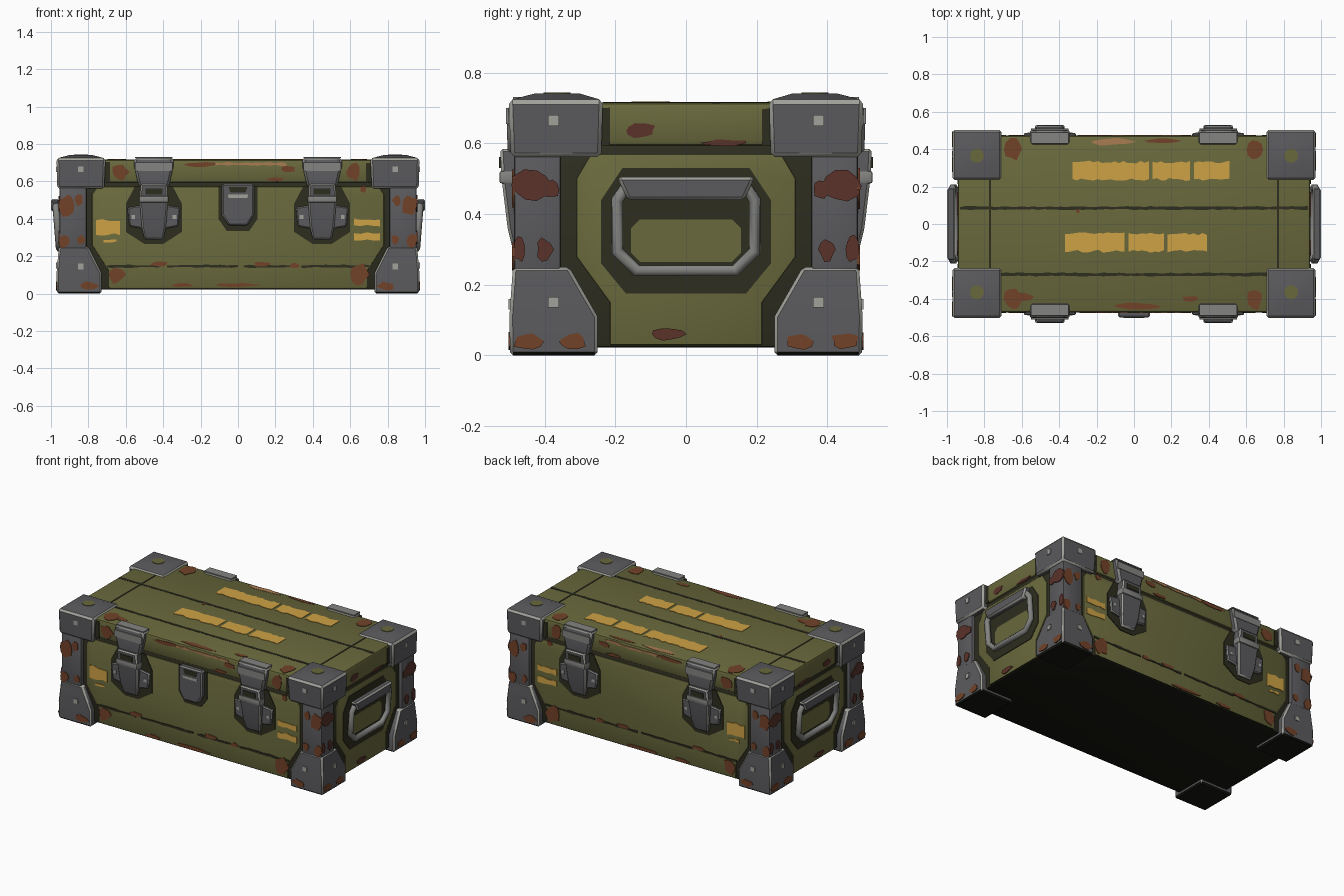
import bpy, bmesh, math, random
from mathutils import Vector

random.seed(4)
if "Cube" in bpy.data.objects:
    bpy.data.objects.remove(bpy.data.objects["Cube"], do_unlink=True)


def material(name, r, g, b):
    m = bpy.data.materials.new(name)
    m.use_nodes = True
    m.diffuse_color = (r, g, b, 1)
    bsdf = m.node_tree.nodes["Principled BSDF"]
    bsdf.inputs["Base Color"].default_value = (r, g, b, 1)
    bsdf.inputs["Roughness"].default_value = 0.8
    return m


OLIVE = material("olive_paint", 0.14, 0.14, 0.046)
DARK = material("dark_olive", 0.026, 0.026, 0.014)
STEEL = material("steel", 0.105, 0.105, 0.112)
SCUFF = material("scuffed_steel", 0.23, 0.23, 0.22)
WORN = material("worn_edge", 0.36, 0.36, 0.33)
RUST = material("rust", 0.17, 0.055, 0.022)
DEEP = material("deep_rust", 0.10, 0.032, 0.022)
TAN = material("bare_tan", 0.40, 0.20, 0.085)
YELLOW = material("stencil_yellow", 0.62, 0.36, 0.06)
UNDER = material("underside_black", 0.008, 0.008, 0.005)

# Maps panel coordinates (u, v, outward distance) onto each side of the case
SIDES = {
    "front": lambda u, v, d: (u, -d, v),
    "back": lambda u, v, d: (u, d, v),
    "left": lambda u, v, d: (d, u, v),
    "right": lambda u, v, d: (-d, u, v),
    "top": lambda u, v, d: (u, v, d),
}


def finish(name, bm, mat, bevel=0.0, wear=None):
    bmesh.ops.recalc_face_normals(bm, faces=bm.faces)
    if bevel:
        sharp = [e for e in bm.edges if e.calc_face_angle(0) > 0.7]
        bmesh.ops.bevel(bm, geom=sharp, offset=bevel, segments=1 if wear else 2,
                        affect="EDGES", profile=0.5, material=1 if wear else 0)
    bm.normal_update()
    for f in bm.faces:
        if f.normal.z < -0.6 and f.calc_center_median().z < 0.04:
            f.material_index = 2
    mesh = bpy.data.meshes.new(name)
    bm.to_mesh(mesh)
    bm.free()
    for m in (mat, wear or mat, UNDER):
        mesh.materials.append(m)
    obj = bpy.data.objects.new(name, mesh)
    bpy.context.collection.objects.link(obj)
    return obj


def skin(name, rings, mat, bevel=0.0, wear=None):
    """Joins matching rings of points into a closed solid."""
    bm = bmesh.new()
    loops = [[bm.verts.new(p) for p in ring] for ring in rings]
    n = len(loops[0])
    bm.faces.new(loops[0])
    bm.faces.new(loops[-1])
    for a, b in zip(loops, loops[1:]):
        for i in range(n):
            j = (i + 1) % n
            bm.faces.new((a[i], a[j], b[j], b[i]))
    return finish(name, bm, mat, bevel, wear)


def prism(name, side, pts, d0, d1, mat, bevel=0.0, wear=None):
    return skin(name, [[SIDES[side](u, v, d) for u, v in pts] for d in (d0, d1)], mat, bevel, wear)


def loft(name, sections, mat, sx=1, sy=1, bevel=0.0, wear=None):
    rings = [[(sx * x, sy * y, z) for x, y in ((x0, y0), (x1, y0), (x1, y1), (x0, y1))]
             for x0, x1, y0, y1, z in sections]
    return skin(name, rings, mat, bevel, wear)


def rect(u0, u1, v0, v1):
    return [(u0, v0), (u1, v0), (u1, v1), (u0, v1)]


def mirrored(half):
    return half + [(-u, v) for u, v in reversed(half)]


def ragged(u0, u1, v0, v1, jitter, step=0.03):
    n = max(2, int(abs(u1 - u0) / step))
    us = [u0 + (u1 - u0) * i / n for i in range(n + 1)]
    j = lambda: random.uniform(-jitter, jitter)
    return [(u, v0 + j()) for u in us] + [(u, v1 + j()) for u in reversed(us)]


def blob(u, v, ru, rv, n=10):
    pts = []
    for i in range(n):
        a, k = math.tau * i / n, random.uniform(0.7, 1.1)
        pts.append((u + ru * k * math.cos(a), v + rv * k * math.sin(a)))
    return pts


def paint(name, side, pts, d, mat):
    return prism(name, side, pts, d - 0.004, d + 0.004, mat)


# Case body and lid
loft("case_body", [(-0.932, 0.932, -0.462, 0.462, z) for z in (0.022, 0.6)], DARK, bevel=0.012)
loft("case_lid", [(-0.942, 0.942, -0.472, 0.472, z) for z in (0.592, 0.716)], OLIVE, bevel=0.016)

# Long walls: green panel, seam, stencil blocks, rust
long_panel = mirrored([(0.69, 0.03), (0.69, 0.12), (0.78, 0.26), (0.78, 0.53), (0.75, 0.572)])
for side in ("front", "back"):
    prism(side + "_panel", side, long_panel, 0.455, 0.467, OLIVE, 0.003)
    for u0, u1 in ((-0.7, -0.42), (-0.38, 0.0), (0.03, 0.3), (0.34, 0.7)):
        paint(side + "_wall_seam", side, ragged(u0, u1, 0.14, 0.152, 0.003), 0.467, DARK)
    paint(side + "_stencil_block", side, ragged(-0.76, -0.63, 0.315, 0.395, 0.008), 0.467, YELLOW)
    paint(side + "_stencil_drip", side, ragged(-0.72, -0.65, 0.275, 0.29, 0.004), 0.467, YELLOW)
    for v in (0.287, 0.362):
        paint(side + "_stencil_bar", side, ragged(0.62, 0.76, v, v + 0.036, 0.005), 0.467, YELLOW)
    for u, v, ru, rv in ((-0.65, 0.1, 0.05, 0.05), (0.65, 0.1, 0.05, 0.06), (-0.42, 0.158, 0.05, 0.013),
                         (0.13, 0.157, 0.05, 0.013), (0.3, 0.15, 0.03, 0.014), (0.67, 0.56, 0.02, 0.02),
                         (0.0, 0.045, 0.12, 0.012), (-0.3, 0.045, 0.06, 0.012)):
        paint(side + "_wall_rust", side, blob(u, v, ru, rv), 0.468, RUST)
    for u, v, ru, rv in ((-0.63, 0.65, 0.05, 0.045), (0.62, 0.65, 0.04, 0.05), (0.2, 0.61, 0.05, 0.012),
                         (-0.2, 0.69, 0.1, 0.014), (0.27, 0.665, 0.04, 0.018)):
        paint(side + "_lid_rust", side, blob(u, v, ru, rv), 0.472, RUST)
    paint(side + "_lid_bare_edge", side, ragged(-0.12, 0.26, 0.686, 0.7, 0.004), 0.473, TAN)
    for s in (-1, 1):
        paint(side + "_lid_shade", side, ragged(s * 0.685, s * 0.72, 0.595, 0.7, 0.004), 0.471, DARK)
        for u, v, r in ((0.92, 0.47, 0.045), (0.85, 0.5, 0.025), (0.93, 0.28, 0.03), (0.84, 0.29, 0.022)):
            paint(side + "_post_rust", side, blob(s * u, v, r, r * 1.3), 0.488, RUST)
        paint(side + "_foot_rust", side, blob(s * 0.79, 0.04, 0.05, 0.025), 0.499, RUST)

# End walls: green panel, handle recess, rust
end_panel = mirrored([(0.215, 0.03), (0.215, 0.15), (0.31, 0.28), (0.31, 0.5), (0.27, 0.568)])
recess = mirrored([(0.17, 0.175), (0.24, 0.26), (0.24, 0.44), (0.18, 0.53)])
window = mirrored([(0.13, 0.265), (0.155, 0.29), (0.155, 0.36), (0.13, 0.385)])
for side, s in (("left", 1), ("right", -1)):
    prism(side + "_panel", side, end_panel, 0.925, 0.937, OLIVE, 0.003)
    paint(side + "_recess", side, recess, 0.937, DARK)
    paint(side + "_recess_centre", side, window, 0.940, OLIVE)
    for u, v, ru, rv in ((-0.05, 0.06, 0.05, 0.018), (-0.13, 0.637, 0.05, 0.022), (0.11, 0.602, 0.07, 0.01)):
        paint(side + "_rust", side, blob(u, v, ru, rv), 0.938 if v < 0.5 else 0.942, DEEP)
    for t in (-1, 1):
        paint(side + "_lid_shade", side, ragged(t * 0.215, t * 0.25, 0.595, 0.7, 0.004), 0.941, DARK)
        for u, v, ru, rv in ((0.44, 0.48, 0.055, 0.045), (0.385, 0.47, 0.025, 0.03),
                             (0.4, 0.3, 0.025, 0.035), (0.47, 0.3, 0.02, 0.04)):
            paint(side + "_post_rust", side, blob(t * u, v, ru, rv), 0.955, DEEP)
        for u in (0.32, 0.45):
            paint(side + "_foot_rust", side, blob(t * u, 0.04, 0.045, 0.025), 0.969, RUST)
        for v in (0.15, 0.665):
            paint(side + "_rivet", side, rect(t * 0.36, t * 0.39, v - 0.015, v + 0.015), 0.970, WORN)

    # Carry handle: bent rod with a thicker grip along the top
    curve = bpy.data.curves.new(side + "_handle", "CURVE")
    curve.dimensions = "3D"
    curve.bevel_depth, curve.bevel_resolution = 0.019, 1
    path = mirrored([(0.14, 0.24), (0.195, 0.295), (0.195, 0.44), (0.165, 0.485)])
    spline = curve.splines.new("POLY")
    spline.points.add(len(path) - 1)
    for p, (u, v) in zip(spline.points, path):
        p.co = (s * (0.955 + 0.08 * (v - 0.24)), u, v, 1)
    spline.use_cyclic_u = True
    curve.materials.append(SCUFF)
    bpy.context.collection.objects.link(bpy.data.objects.new(side + "_handle", curve))
    grip = mirrored([(0.165, 0.44), (0.195, 0.505)])
    prism(side + "_handle_grip", side, grip, 0.957, 1.0, STEEL, 0.009, WORN)

# Corner guards: foot, post and cap, repeated on all four corners
for sx in (-1, 1):
    for sy in (-1, 1):
        loft("corner_foot", [(0.73, 0.968, 0.25, 0.498, 0), (0.73, 0.97, 0.25, 0.5, 0.11),
                             (0.80, 0.958, 0.33, 0.49, 0.25)], STEEL, sx, sy, 0.009, WORN)
        loft("corner_post", [(0.81, 0.954, 0.355, 0.487, z) for z in (0.2, 0.58)], STEEL, sx, sy, 0.008)
        loft("corner_cap", [(0.715, 0.966, 0.24, 0.496, 0.562), (0.708, 0.97, 0.235, 0.502, 0.722),
                            (0.78, 0.9, 0.3, 0.43, 0.741)], STEEL, sx, sy, 0.011, WORN)
        paint("cap_stud", "top", [(sx * 0.84 + 0.038 * math.cos(a * math.tau / 12),
                                   sy * 0.365 + 0.038 * math.sin(a * math.tau / 12))
                                  for a in range(12)], 0.740, OLIVE)
        side = "front" if sy < 0 else "back"
        for v in (0.145, 0.665):
            paint(side + "_rivet", side, rect(sx * 0.825, sx * 0.855, v - 0.015, v + 0.015), 0.499, WORN)
        paint("lid_corner_rust", "top", blob(sx * 0.645, sy * 0.4, 0.05, 0.06), 0.715, RUST)

# Latches: two on each long wall
for sy, side in ((-1, "front"), (1, "back")):
    for cx in (-0.45, 0.45):
        span = lambda w, y0, y1, z: (cx - w, cx + w, y0, y1, z)
        shift = lambda half: [(cx + u, v) for u, v in mirrored(half)]
        paint("latch_shade", side, shift([(0.05, 0.265), (0.15, 0.33), (0.15, 0.48), (0.1, 0.575)]), 0.468, DARK)
        loft("latch_strap", [span(0.105, 0.425, 0.495, 0.727), span(0.105, 0.425, 0.508, 0.68),
                             span(0.08, 0.45, 0.505, 0.57)], STEEL, 1, sy, 0.012, SCUFF)
        loft("latch_strap_top", [span(0.1, 0.43, 0.49, z) for z in (0.724, 0.731)], SCUFF, 1, sy)
        paint("latch_strap_edge", side, shift([(0.1, 0.655), (0.1, 0.7)]), 0.506, SCUFF)
        loft("latch_lever", [span(0.05, 0.46, 0.488, 0.29), span(0.065, 0.46, 0.505, 0.36),
                             span(0.076, 0.46, 0.522, 0.5), span(0.07, 0.46, 0.526, 0.585)],
             STEEL, 1, sy, 0.008, WORN)
        loft("latch_loop", [span(0.078, 0.47, 0.528, z) for z in (0.487, 0.522)], SCUFF, 1, sy, 0.006)
        paint("latch_slot", side, shift([(0.045, 0.53), (0.045, 0.562)]), 0.525, DARK)
        for s in (-1, 1):
            ear = [(cx + s * u, v) for u, v in ((0.05, 0.345), (0.13, 0.36), (0.14, 0.46), (0.05, 0.475))]
            prism("latch_ear", side, ear, 0.46, 0.487, STEEL, 0.006, SCUFF)
            paint("latch_ear_rivet", side, rect(cx + s * 0.1, cx + s * 0.12, 0.4, 0.42), 0.485, WORN)

# Centre lock on the front
paint("lock_shade", "front", mirrored([(0.06, 0.335), (0.105, 0.4), (0.105, 0.575)]), 0.468, DARK)
prism("lock_plate", "front", mirrored([(0.05, 0.365), (0.085, 0.42), (0.085, 0.585)]),
      0.46, 0.5, STEEL, 0.008, SCUFF)
paint("lock_slot", "front", mirrored([(0.04, 0.54), (0.05, 0.57)]), 0.498, DARK)
paint("lock_lip", "front", mirrored([(0.05, 0.512), (0.055, 0.53)]), 0.499, WORN)

# Lid top: seams and stencilled blocks
TOP = 0.714
for y, half in ((0.085, 0.93), (-0.27, 0.71)):
    paint("lid_seam", "top", ragged(-half, half, y - 0.008, y + 0.008, 0.003), TOP, DARK)
for x in (-0.77, 0.77):
    paint("lid_cross_seam", "top", rect(x - 0.005, x + 0.005, -0.235, 0.235), TOP, DARK)
for y, blocks in ((0.285, ((-0.33, 0.08), (0.1, 0.3), (0.32, 0.51))),
                  (-0.1, ((-0.37, -0.05), (-0.03, 0.16), (0.18, 0.39)))):
    for u0, u1 in blocks:
        paint("stencil_block", "top", ragged(u0, u1, y - 0.047, y + 0.047, 0.008, 0.022), TOP + 0.001, YELLOW)
for x, y, rx, ry, mat in ((-0.13, 0.44, 0.13, 0.02, TAN), (0.15, 0.445, 0.1, 0.015, RUST),
                          (0.02, -0.44, 0.13, 0.02, RUST), (-0.6, -0.39, 0.06, 0.025, RUST),
                          (0.3, -0.4, 0.05, 0.015, RUST), (-0.3, 0.07, 0.012, 0.012, RUST)):
    paint("lid_rust", "top", blob(x, y, rx, ry), TOP, mat)

# Smooth the rounded parts while keeping edges crisp
bpy.ops.object.select_all(action="DESELECT")
for obj in bpy.context.scene.objects:
    if obj.type == "MESH":
        obj.select_set(True)
        bpy.context.view_layer.objects.active = obj
bpy.ops.object.shade_smooth_by_angle(angle=math.radians(35))
